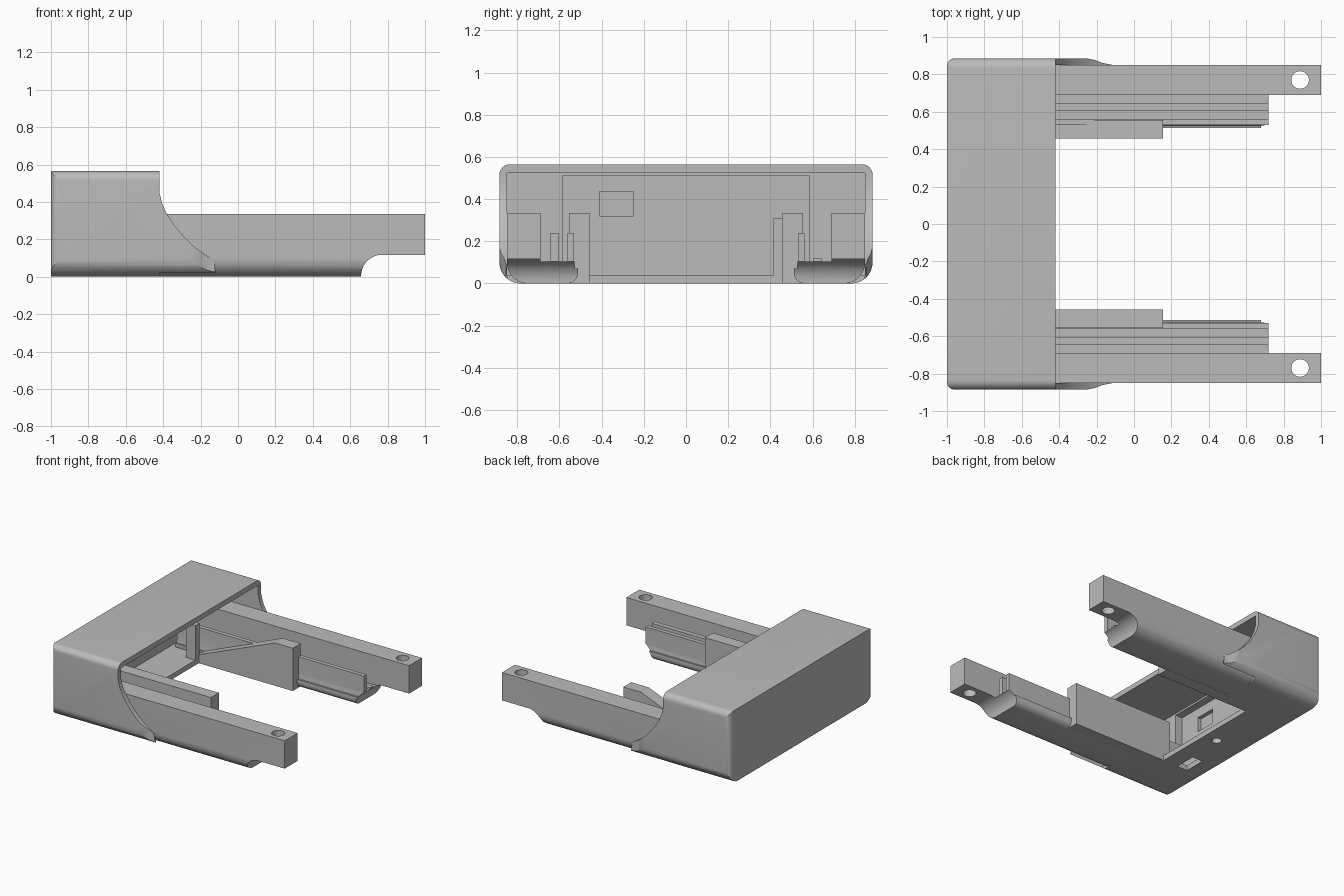
import bpy, bmesh, math
from math import pi, sin, cos

if "Cube" in bpy.data.objects:
    bpy.data.objects.remove(bpy.data.objects["Cube"], do_unlink=True)

grey = bpy.data.materials.new("plain_grey")
grey.use_nodes = True
grey.diffuse_color = (0.5, 0.5, 0.5, 1)
grey.node_tree.nodes["Principled BSDF"].inputs["Base Color"].default_value = (0.5, 0.5, 0.5, 1)


def prism(name, points, axis, lo, hi):
    """Extrude a closed 2D profile along an axis; the profile uses the other two axes in order."""
    bm = bmesh.new()

    def place(p, d):
        return {"x": (d, p[0], p[1]), "y": (p[0], d, p[1]), "z": (p[0], p[1], d)}[axis]
    bottom = bm.faces.new([bm.verts.new(place(p, lo)) for p in points])
    out = bmesh.ops.extrude_face_region(bm, geom=[bottom])
    shift = [hi - lo if a == axis else 0 for a in "xyz"]
    bmesh.ops.translate(bm, vec=shift, verts=[v for v in out["geom"] if isinstance(v, bmesh.types.BMVert)])
    bmesh.ops.recalc_face_normals(bm, faces=bm.faces)
    mesh = bpy.data.meshes.new(name)
    bm.to_mesh(mesh)
    bm.free()
    mesh.materials.append(grey)
    obj = bpy.data.objects.new(name, mesh)
    bpy.context.collection.objects.link(obj)
    return obj


def box(name, x, y, z):
    return prism(name, [(x[0], y[0]), (x[1], y[0]), (x[1], y[1]), (x[0], y[1])], "z", *z)


def arc(cx, cy, r, start, end, n=10):
    angles = [math.radians(start + (end - start) * i / n) for i in range(n + 1)]
    return [(cx + r * cos(a), cy + r * sin(a)) for a in angles]


def boolean(obj, cutter, operation="DIFFERENCE"):
    mod = obj.modifiers.new("cut", "BOOLEAN")
    mod.operation, mod.solver, mod.object = operation, "EXACT", cutter
    cutter.hide_render = True
    bpy.context.view_layer.objects.active = obj
    bpy.ops.object.modifier_apply(modifier=mod.name)
    bpy.data.objects.remove(cutter, do_unlink=True)


def smooth(obj):
    bpy.ops.object.select_all(action="DESELECT")
    obj.select_set(True)
    bpy.context.view_layer.objects.active = obj
    bpy.ops.object.shade_smooth_by_angle(angle=math.radians(30))


# Housing shell: rounded section, rounded back corners, swept front wings
W, H = 0.885, 0.565
section = (arc(-W + 0.1, 0.1, 0.1, 180, 270) + arc(W - 0.1, 0.1, 0.1, 270, 360)
           + arc(W - 0.05, H - 0.05, 0.05, 0, 90) + arc(-W + 0.05, H - 0.05, 0.05, 90, 180))
housing = prism("housing", section, "x", -1, -0.1)
taper = [(-0.25, W), (-0.21, 0.877), (-0.17, 0.862), (-0.13, 0.853), (-0.05, 0.849)]
plan = arc(-0.96, -W + 0.04, 0.04, 180, 270) + [(x, -y) for x, y in taper]
plan += taper[::-1] + arc(-0.96, W - 0.04, 0.04, 90, 180)
boolean(housing, prism("plan_shape", plan, "z", -0.1, 0.7), "INTERSECT")
sweep = [(-0.42, 0.7), (-0.42, 0.45), (-0.405, 0.39), (-0.38, 0.335), (-0.34, 0.275),
         (-0.29, 0.215), (-0.24, 0.165), (-0.2, 0.135), (-0.13, 0.09), (-0.1, -0.1), (0.2, -0.1), (0.2, 0.7)]
boolean(housing, prism("wing_cutter", sweep, "y", -1, 1))

# Housing cavity, stepped back wall, floor opening and small holes
for x, y, z in [((-0.88, 0.3), (-0.85, 0.85), (0.04, 0.525)),
                ((-0.94, -0.8), (-0.585, 0.585), (0.04, 0.51)),
                ((-0.66, 0.3), (-0.46, 0.46), (-0.1, 0.2)),
                ((-0.42, 0.3), (-0.845, 0.845), (-0.1, 0.5)),
                ((-0.97, -0.9), (-0.41, -0.25), (0.32, 0.435)),
                ((-0.88, -0.79), (-0.46, -0.29), (-0.1, 0.1))]:
    boolean(housing, box("cavity_cutter", x, y, z))
boolean(housing, prism("hole_cutter", arc(-0.77, 0, 0.035, 0, 345, 23), "z", -0.1, 0.1))
smooth(housing)

# Guide post inside the housing
box("guide_post", (-0.74, -0.66), (0.415, 0.465), (0.03, 0.31))


def scoop():
    """Hollow under the arm tip."""
    edge = arc(0.77, 0.005, 0.112, 180, 90)
    return prism("scoop_cutter", [(0.658, -0.1)] + edge + [(1.1, 0.117), (1.1, -0.1)], "y", -1, 1)


def mirrored(points, side):
    return [(side * y, z) for y, z in points]


for side, name, rib in [(1, "left", 0.12), (-1, "right", 0.24)]:
    # Arm beam with rounded lower edge and a screw hole
    beam = [(0.69, 0.335), (0.69, 0)] + arc(0.75, 0.1, 0.1, 270, 360) + [(0.85, 0.335)]
    arm = prism(name + "_arm", mirrored(beam, side), "x", -0.9, 1)
    boolean(arm, scoop())
    boolean(arm, prism("screw_cutter", arc(0.888, side * 0.77, 0.047, 0, 348.75, 31), "z", -0.1, 0.6))
    smooth(arm)

    # Slotted rail along the inside of the arm
    slots = [(0.695, 0), (0.695, 0.105), (0.643, 0.105), (0.643, rib), (0.605, rib), (0.605, 0.105),
             (0.562, 0.105), (0.562, 0.24), (0.53, 0.24), (0.53, 0.105), (0.525, 0.07), (0.512, 0.07)]
    rail = prism(name + "_rail", mirrored(slots + arc(0.562, 0.05, 0.05, 180, 270, 6), side), "x", -0.9, 0.72)
    boolean(rail, scoop())
    smooth(rail)

    # Inner cheek: ramped on one side, straight on the other
    cheek = [(-0.72, 0), (0.155, 0), (0.155, 0.335)]
    cheek += [(0.0, 0.335), (-0.7, 0.05)] if side > 0 else [(-0.72, 0.335)]
    lo, hi = sorted((side * 0.457, side * 0.555))
    prism(name + "_cheek", cheek, "y", lo, hi)
